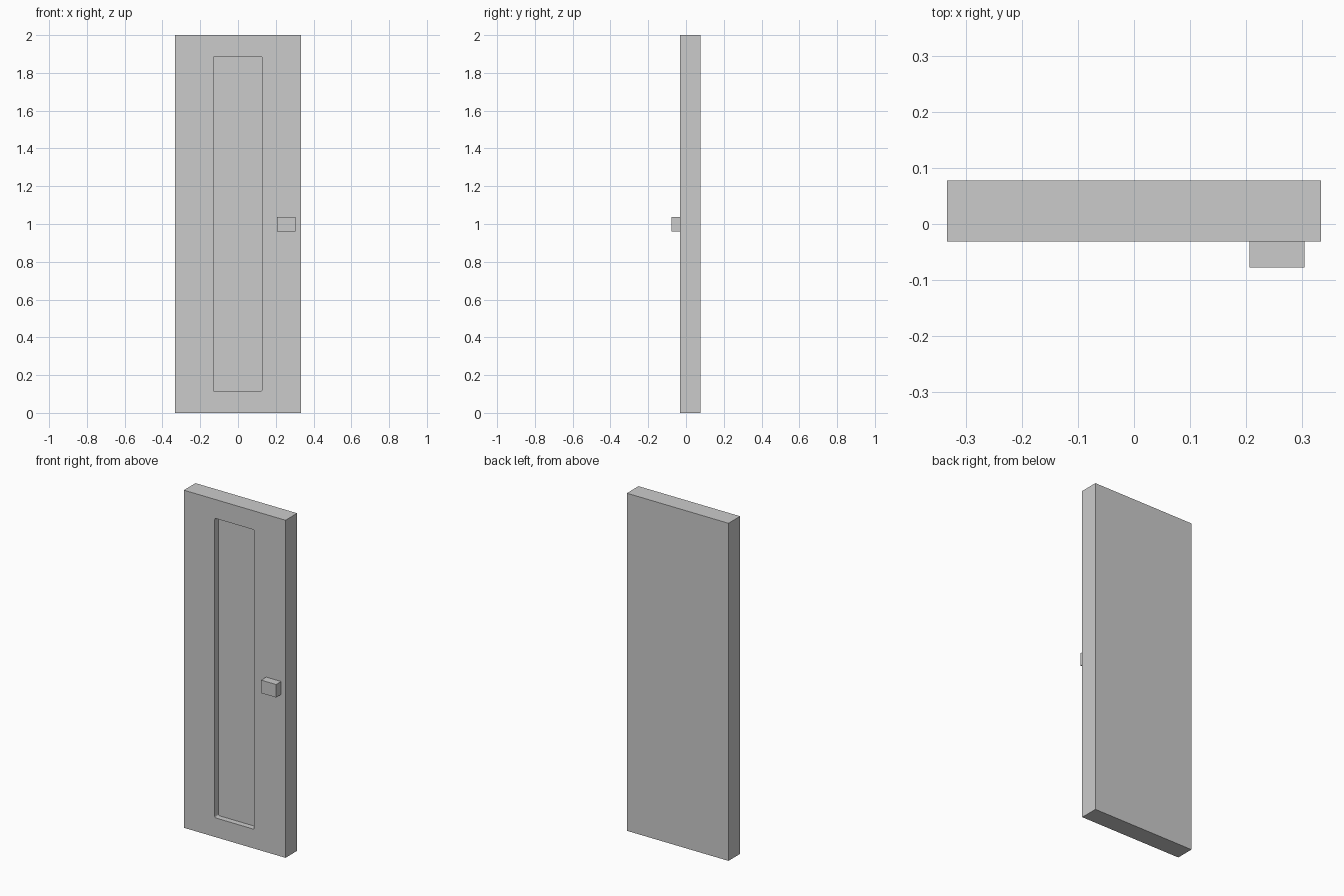
import bpy, bmesh

if "Cube" in bpy.data.objects:
    bpy.data.objects.remove(bpy.data.objects["Cube"])


def box(name, x0, x1, y0, y1, z0, z1, corner=0.0):
    """Box from its bounds; corner rounds the four edges running front to back."""
    bm = bmesh.new()
    bmesh.ops.create_cube(bm, size=1)
    for v in bm.verts:
        v.co.x = x1 if v.co.x > 0 else x0
        v.co.y = y1 if v.co.y > 0 else y0
        v.co.z = z1 if v.co.z > 0 else z0
    if corner:
        edges = [e for e in bm.edges if abs(e.verts[0].co.y - e.verts[1].co.y) > 1e-5]
        bmesh.ops.bevel(bm, geom=edges, offset=corner, segments=3,
                        profile=0.5, affect='EDGES')
    mesh = bpy.data.meshes.new(name)
    bm.to_mesh(mesh)
    bm.free()
    obj = bpy.data.objects.new(name, mesh)
    bpy.context.collection.objects.link(obj)
    return obj


FRONT, BACK = -0.031, 0.078

# Door slab
door = box("door_panel", -0.333, 0.333, FRONT, BACK, 0, 2)

# Tall recessed panel cut into the front
cutter = box("recess_cutter", -0.131, 0.128, FRONT - 0.05, FRONT + 0.034,
             0.114, 1.888, corner=0.009)
cutter.hide_render = True
cutter.hide_viewport = True
cut = door.modifiers.new("recess", 'BOOLEAN')
cut.operation = 'DIFFERENCE'
cut.solver = 'EXACT'
cut.object = cutter

# Block handle, seated against the front face
box("handle", 0.206, 0.304, -0.078, FRONT, 0.96, 1.037)
